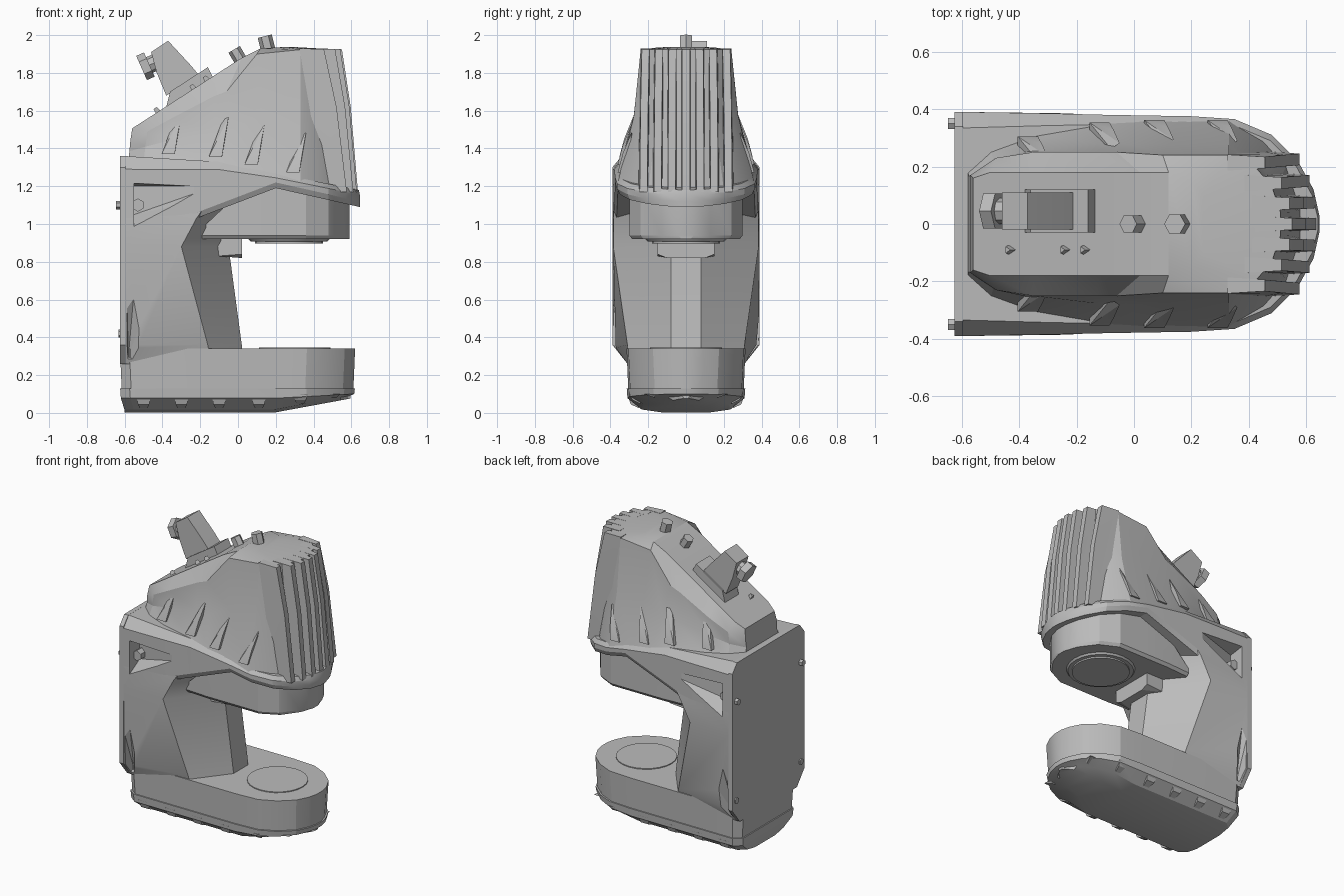
import bpy, bmesh, math
from mathutils import Vector

cube = bpy.data.objects.get("Cube")
if cube:
    bpy.data.objects.remove(cube, do_unlink=True)

grey = bpy.data.materials.new("plain grey")
grey.use_nodes = True
grey.diffuse_color = (0.5, 0.5, 0.5, 1)
grey.node_tree.nodes["Principled BSDF"].inputs["Base Color"].default_value = grey.diffuse_color
parts = []


def finish(name, bm):
    bmesh.ops.recalc_face_normals(bm, faces=bm.faces)
    mesh = bpy.data.meshes.new(name)
    bm.to_mesh(mesh)
    bm.free()
    mesh.materials.append(grey)
    obj = bpy.data.objects.new(name, mesh)
    bpy.context.collection.objects.link(obj)
    parts.append(obj)
    return obj


def loft(name, rings):
    """Skin rings given as half outlines (y > 0); the other half is mirrored."""
    bm = bmesh.new()
    loops = []
    for half in rings:
        full = list(half) + [(x, -y, z) for x, y, z in reversed(half)]
        loops.append([bm.verts.new(p) for p in full])
    count = len(loops[0])
    for low, high in zip(loops, loops[1:]):
        for i in range(count):
            j = (i + 1) % count
            bm.faces.new((low[i], low[j], high[j], high[i]))
    for ring in (loops[0], loops[-1]):
        for i in range(count // 2 - 1):
            bm.faces.new((ring[i], ring[i + 1], ring[count - 2 - i], ring[count - 1 - i]))
    return finish(name, bm)


def hull(name, points):
    bm = bmesh.new()
    for p in points:
        bm.verts.new(p)
    result = bmesh.ops.convex_hull(bm, input=bm.verts)
    spare = [g for g in result["geom_interior"] if isinstance(g, bmesh.types.BMVert)]
    bmesh.ops.delete(bm, geom=spare, context="VERTS")
    return finish(name, bm)


def prism(name, profile, y0, y1):
    return hull(name, [(x, y, z) for x, z in profile for y in (y0, y1)])


def drum(name, centre, axis, radius, depth, sides, tip=1.0):
    bm = bmesh.new()
    turn = Vector(axis).to_track_quat("Z", "Y").to_matrix().to_4x4()
    turn.translation = Vector(centre)
    bmesh.ops.create_cone(bm, cap_ends=True, segments=sides, radius1=radius,
                          radius2=radius * tip, depth=depth, matrix=turn)
    return finish(name, bm)


def along(x, table):
    """Piecewise linear lookup."""
    for (xa, va), (xb, vb) in zip(table, table[1:]):
        if x <= xb:
            return va + (vb - va) * max(0, (x - xa) / (xb - xa))
    return table[-1][1]


# Base with its rounded front, and the bevelled foot below it
base_plan = [(-.62, .27), (-.57, .31), (.2, .31), (.36, .3), (.47, .25),
             (.56, .17), (.6, .09), (.615, .03)]


def base_ring(z, grow=0.0):
    return [(x + (grow if x > 0 else -grow), y + grow, z) for x, y in base_plan]


def foot_bottom(x):
    return along(x, [(-.62, .01), (.2, .01), (.62, .085)])


loft("base", [base_ring(.13, -.004), base_ring(.34, .005)])
loft("foot", [[(x * .97, y * .4, foot_bottom(x) - .008) for x, y in base_plan],
              [(x * .97, max(y - .075, .02), foot_bottom(x) + .008) for x, y in base_plan],
              [(x, y, foot_bottom(x) * .3 + .075) for x, y in base_plan],
              base_ring(.13, .004)])
drum("base_disc", (.3, 0, .34), (0, 0, 1), .19, .012, 24)
for side in (1, -1):
    for x in (-.5, -.3, -.1, .11, .33, .5):
        y, z = along(x, base_plan), foot_bottom(x)
        hull("foot_lug", [(x + dx, side * (y - inset), h) for inset, h, reach in
                          ((-.002, .1, .04), (.06, .1, .04), (.018, z + .035, .03),
                           (.06, z + .015, .02)) for dx in (-reach, reach)])

# Column: back width, front width, side edge, front edge at each height
column_levels = [(.26, .31, .3, -.14, .03), (.36, .385, .31, -.16, .02),
                 (.88, .39, .385, -.3, -.05), (1.03, .39, .385, -.22, -.05),
                 (1.2, .38, .37, -.1, -.03)]
column = loft("column", [[(-.6, wide, z), (edge, narrow, z), (front, .08, z)]
                         for z, wide, narrow, edge, front in column_levels])

# Arm that carries the head
head_plan = [(-.6, .39), (-.3, .385), (-.22, .383), (-.1, .38), (.2, .375), (.35, .365),
             (.48, .31), (.57, .22), (.625, .12), (.645, .03)]


def arm_low(x):
    return along(x, [(-.6, .88), (-.3, .9), (-.22, 1.03), (.2, 1.19), (.645, 1.09)])


def arm_top(x):
    return along(x, [(-.6, 1.36), (-.1, 1.33), (.645, 1.18)])


def arm_bevel(x):
    return along(x, [(-.6, .07), (.2, .025)])


arm = loft("arm", [[(x, max(y - .015, .02), arm_low(x)) for x, y in head_plan],
                   [(x, y, arm_low(x) + .03) for x, y in head_plan],
                   [(x, y, arm_top(x) - arm_bevel(x)) for x, y in head_plan],
                   [(x - .005, max(y - arm_bevel(x) * .8, .02), arm_top(x))
                    for x, y in head_plan]])

# Pockets cut into both sides
for side in (1, -1):
    upper = [(-.55, .42, 1.22), (-.12, .42, 1.2), (-.28, .42, 1.11), (-.55, .42, .97),
             (-.55, .28, 1.2), (-.55, .28, 1.05)]
    lower = [(-.59, .42, .24), (-.49, .42, .24), (-.49, .42, .55), (-.54, .42, .76),
             (-.59, .42, .66), (-.58, .3, .3)]
    for points in (upper, lower):
        cutter = hull("pocket_cutter", [(x, side * y, z) for x, y, z in points])
        cutter.hide_render = True
        cutter.hide_viewport = True
        parts.remove(cutter)
        for target in (column, arm) if points is upper else (column,):
            cut = target.modifiers.new("pocket", "BOOLEAN")
            cut.operation = "DIFFERENCE"
            cut.object = cutter
    drum("pocket_bolt", (-.53, side * .31, 1.1), (0, side, 0), .035, .06, 6)

# Back plate with four screws
outline = [(.31, .26), (.39, .36), (.39, 1.3), (.34, 1.36)]
hull("back_plate", [(x, side * y, z) for x in (-.625, -.595)
                    for y, z in outline for side in (1, -1)])
for y in (.35, -.35):
    for x, z in ((-.618, .42), (-.632, 1.1)):
        drum("back_screw", (x, y, z), (1, 0, 0), .022, .03, 6)

# Lens housing under the arm
housing_plan = [(-.2, .29), (-.03, .3), (.14, .3), (.36, .3), (.48, .24), (.56, .13), (.59, .04)]
loft("lens_housing", [[(x, y - .015, .92) for x, y in housing_plan],
                      [(x, y, .94) for x, y in housing_plan],
                      [(x, y, along(x, [(-.2, .97), (-.03, 1.13), (.14, 1.2), (.36, 1.19), (.6, 1.15)]))
                       for x, y in housing_plan]])
drum("lens_ring", (.27, 0, .918), (0, 0, -1), .22, .02, 24, .93)
drum("lens_disc", (.27, 0, .908), (0, 0, -1), .18, .02, 24)
hull("nozzle", [(x, y * side, z) for side in (1, -1) for x, y, z in
                ((-.13, .15, .93), (-.11, .15, .83), (.02, .15, .93), (.02, .15, .84),
                 (.02, .1, .82))])

# Head shell: foot, shoulder and crown outlines paired point by point
shell_plan = [(-.58, .19, -.57, .17, -.56, .16), (-.5, .26, -.48, .23, -.5, .18),
              (-.35, .31, -.35, .25, -.35, .18), (-.1, .355, -.13, .25, -.12, .18),
              (.02, .36, -.06, .25, .02, .18), (.15, .36, .1, .24, .12, .18),
              (.33, .36, .33, .24, .2, .15), (.45, .29, .43, .19, .24, .1),
              (.53, .2, .48, .13, .26, .06), (.58, .05, .51, .04, .27, .02)]


def shell_low(x):
    return min(1.31 - .2 * x, 1.35)


def shoulder(x):
    return along(x, [(-.57, 1.44), (-.15, 1.67), (-.07, 1.69), (.1, 1.9), (.35, 1.925)])


def crown(x):
    return along(x, [(-.57, 1.5), (.02, 1.88), (.12, 1.93), (.3, 1.94)])


foot_ring = [(r[0], r[1], shell_low(r[0]) - .02) for r in shell_plan]
top_ring = [(r[2], r[3], shoulder(r[2])) for r in shell_plan]
waist = [((a[0] + b[0]) / 2, (a[1] + b[1]) * .46, (a[2] + b[2]) / 2)
         for a, b in zip(foot_ring, top_ring)]
loft("head_shell", [foot_ring, waist, top_ring, [(r[4], r[5], crown(r[4])) for r in shell_plan]])

# Upright cooling fins round the front of the head
for i in range(-3, 4):
    y = i * .075
    low = .35 + .285 * math.sqrt(1 - (y / .37) ** 2)
    high = .33 + .22 * math.sqrt(1 - (y * .95 / .26) ** 2)
    hull("cooling_fin", [(x, y * k + t, z) for x, k, z, half in
                         ((low, 1, 1.17, .02), (low - .15, 1, 1.17, .03),
                          (low * .55 + high * .45, .98, 1.62, .02),
                          (high, .95, 1.925, .02), (high - .13, .95, 1.93, .028))
                         for t in (-half, half)])

# Leaning wedges along the sides of the head
shell_side = [(r[0], r[1]) for r in shell_plan]
for side in (1, -1):
    for x in (-.37, -.12, .07, .29):
        y, z = along(x, shell_side), shell_low(x) + .02
        hull("side_wedge", [(x + dx, side * (y + dy), z + dz) for dx, dy, dz in
                            ((-.035, .002, 0), (.035, .002, 0), (-.035, -.06, 0), (.035, -.06, 0),
                             (.05, -.025, .1), (.07, -.07, .21), (.04, -.09, .2))])

# Tilted lamp unit and small knobs on the sloping top
prism("lamp_block", [(-.46, 1.91), (-.37, 1.97), (-.25, 1.84), (-.2, 1.78), (-.38, 1.68),
                     (-.43, 1.8)], -.02, .11)
prism("lamp_bracket", [(-.38, 1.62), (-.36, 1.7), (-.16, 1.83), (-.13, 1.77)], -.03, .12)
lean = Vector((-.9, 0, -.4))
drum("lamp_neck", (-.45, .045, 1.85), lean, .045, .08, 8)
drum("lamp_cap", (-.49, .045, 1.835), lean, .07, .045, 6)
drum("slope_knob", (0, 0, 1.89), (-.5, 0, .85), .035, .08, 6)
drum("top_knob", (.15, 0, 1.96), (-.25, 0, 1), .038, .07, 6)
for x, y in ((-.43, -.09), (-.24, -.09), (-.17, -.09)):
    drum("slope_stud", (x, y, crown(x) + .005), (-.55, 0, .83), .022, .04, 3, .6)

# Smooth shading with sharp edges kept
bpy.ops.object.select_all(action="DESELECT")
for obj in parts:
    obj.select_set(True)
bpy.context.view_layer.objects.active = parts[0]
bpy.ops.object.shade_smooth_by_angle(angle=math.radians(20))
